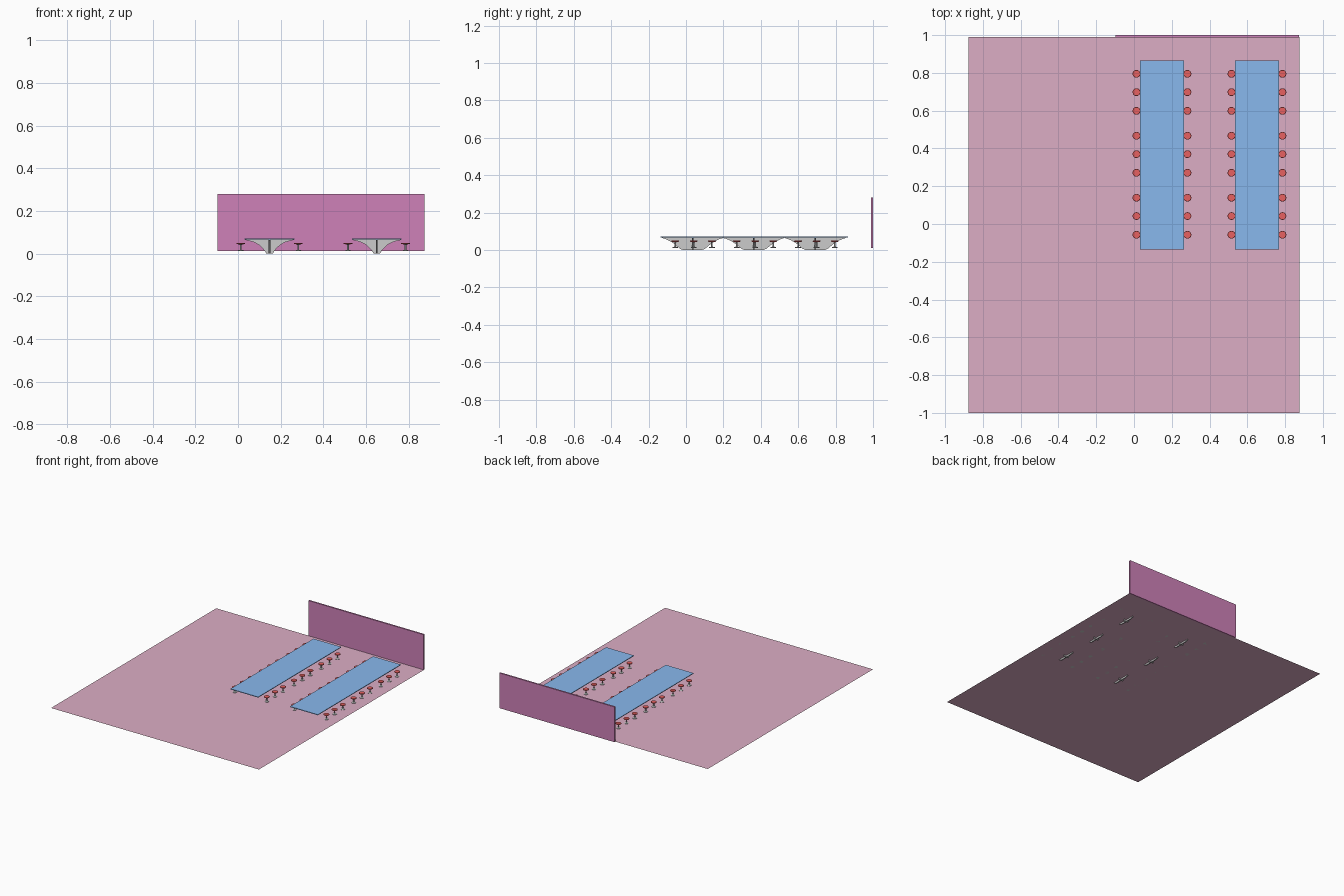
import bpy, bmesh
from mathutils import Matrix, Vector

if "Cube" in bpy.data.objects:
    bpy.data.objects.remove(bpy.data.objects["Cube"])


def material(name, color):
    m = bpy.data.materials.new(name)
    m.diffuse_color = color
    m.use_nodes = True
    m.node_tree.nodes["Principled BSDF"].inputs["Base Color"].default_value = m.diffuse_color
    return m


PINK = material("floor_pink", (0.72, 0.42, 0.56, 1))
MAUVE = material("wall_mauve", (0.62, 0.22, 0.48, 1))
BLUE = material("table_blue", (0.25, 0.48, 0.85, 1))
RED = material("seat_red", (0.8, 0.12, 0.12, 1))
FLOOR_Z = 0.012


def finish(name, bm, loc=(0, 0, 0), mat=None):
    me = bpy.data.meshes.new(name)
    bmesh.ops.recalc_face_normals(bm, faces=bm.faces)
    bm.to_mesh(me)
    bm.free()
    if mat:
        me.materials.append(mat)
    return place(name, me, loc)


def place(name, me, loc):
    ob = bpy.data.objects.new(name, me)
    ob.location = loc
    bpy.context.collection.objects.link(ob)
    return ob


def box(name, lo, hi, mat=None):
    lo, hi = Vector(lo), Vector(hi)
    bm = bmesh.new()
    bmesh.ops.create_cube(bm, size=1, matrix=Matrix.Diagonal((*(hi - lo), 1)))
    return finish(name, bm, (lo + hi) / 2, mat)


def lathe(name, profile, mat=None, sides=24):
    # revolve an (r, z) profile around the z axis
    bm = bmesh.new()
    vs = [bm.verts.new((r, 0, z)) for r, z in profile]
    es = [bm.edges.new(p) for p in zip(vs, vs[1:])]
    bmesh.ops.spin(bm, geom=vs + es, axis=(0, 0, 1), cent=(0, 0, 0),
                   angle=6.283185307, steps=sides, use_duplicate=False)
    bmesh.ops.remove_doubles(bm, verts=bm.verts, dist=1e-5)
    ob = finish(name, bm, mat=mat)
    bpy.context.view_layer.objects.active = ob
    ob.select_set(True)
    bpy.ops.object.shade_smooth_by_angle()
    ob.select_set(False)
    me = ob.data
    bpy.data.objects.remove(ob)
    return me


def add_fin(bm, curve, t, along_x):
    # flared, mirrored plate of thickness t; curve is (half width, z)
    outline = curve + [(-w, z) for w, z in reversed(curve)]
    pts = [(w, -t / 2, z) if along_x else (-t / 2, w, z) for w, z in outline]
    face = bm.faces.new([bm.verts.new(p) for p in pts])
    ext = bmesh.ops.extrude_face_region(bm, geom=[face])["geom"]
    move = (0, t, 0) if along_x else (t, 0, 0)
    bmesh.ops.translate(bm, vec=move,
                        verts=[g for g in ext if isinstance(g, bmesh.types.BMVert)])


# floor sheet and end wall
bm = bmesh.new()
bm.faces.new([bm.verts.new(p) for p in
              ((-0.877, -1, 0), (0.877, -1, 0), (0.877, 0.99, 0), (-0.877, 0.99, 0))])
finish("floor", bm, (0, 0, FLOOR_Z), PINK)
box("end_wall", (-0.097, 0.988, FLOOR_Z), (0.874, 1.0, 0.28), MAUVE)

# table pedestal: crossed flared fins
bm = bmesh.new()
add_fin(bm, [(0.015, 0), (0.022, 0.012), (0.034, 0.026), (0.05, 0.041),
             (0.072, 0.053), (0.095, 0.06), (0.114, 0.064), (0.114, 0.066)], 0.008, True)
add_fin(bm, [(0.05, 0), (0.066, 0.006), (0.085, 0.022), (0.105, 0.038),
             (0.128, 0.051), (0.146, 0.059), (0.163, 0.064), (0.163, 0.066)], 0.008, False)
first = finish("pedestal", bm)
pedestal = first.data
bpy.data.objects.remove(first)

# stool meshes
seat = lathe("stool_seat", [(0, 0.044), (0.018, 0.044), (0.0205, 0.046),
                            (0.0205, 0.049), (0.019, 0.051), (0, 0.051)], RED)
stand = lathe("stool_stand", [(0, FLOOR_Z), (0.015, FLOOR_Z), (0.015, 0.015),
                              (0.004, 0.018), (0.004, 0.041), (0.012, 0.044), (0, 0.044)])

# two long tables with three pedestals and eighteen stools each
for cx in (0.148, 0.651):
    box("table_top", (cx - 0.117, -0.135, 0.066), (cx + 0.117, 0.865, 0.071), BLUE)
    for cy in (0.035, 0.363, 0.691):
        place("table_pedestal", pedestal, (cx, cy, 0))
        for dy in (-0.092, 0.007, 0.104):
            for dx in (-0.135, 0.135):
                place("stool_seat", seat, (cx + dx, cy + dy, 0))
                place("stool_stand", stand, (cx + dx, cy + dy, 0))
